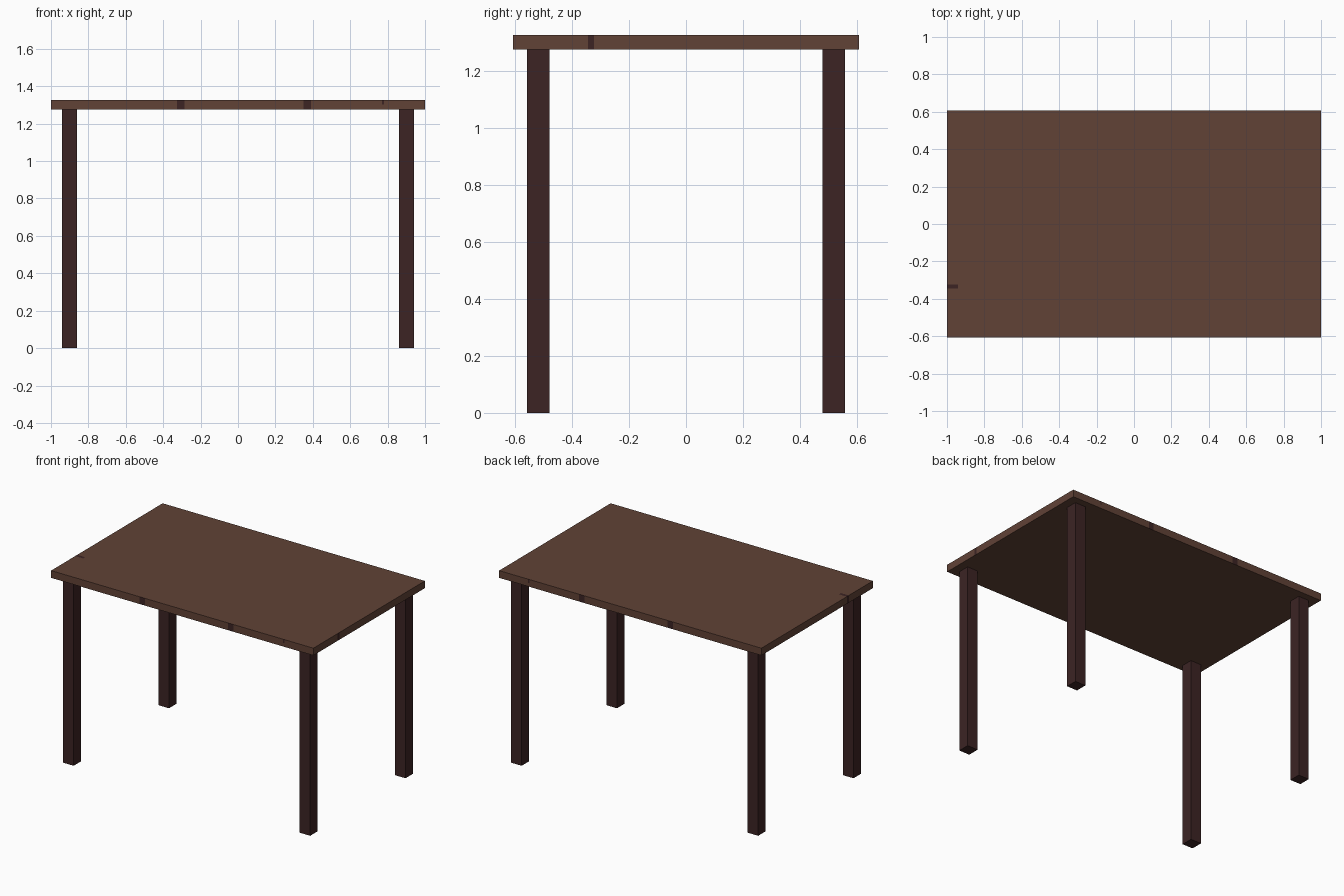
import bpy, bmesh
from mathutils import Vector

if "Cube" in bpy.data.objects:
    bpy.data.objects.remove(bpy.data.objects["Cube"])

HX, HY = 1.0, 0.607          # half size of the top
Z0, Z1 = 1.277, 1.327        # underside and upper face of the top


def material(name, rgb):
    m = bpy.data.materials.new(name)
    m.diffuse_color = (*rgb, 1)
    m.use_nodes = True
    m.node_tree.nodes["Principled BSDF"].inputs["Base Color"].default_value = m.diffuse_color
    return m


wood = material("brown wood", (0.119, 0.0545, 0.0369))
dark = material("dark wood", (0.0452, 0.0176, 0.0176))


def box(name, lo, hi, mats, edit=None):
    bm = bmesh.new()
    bmesh.ops.create_cube(bm, size=1)
    lo, hi = Vector(lo), Vector(hi)
    for v in bm.verts:
        v.co = (lo + hi) / 2 + v.co * (hi - lo)
    if edit:
        edit(bm)
    me = bpy.data.meshes.new(name)
    bm.to_mesh(me)
    bm.free()
    for m in mats:
        me.materials.append(m)
    ob = bpy.data.objects.new(name, me)
    bpy.context.collection.objects.link(ob)
    return ob


# dark grain marks on the edges of the top
LONG_MARKS = [(-0.325, -0.285, Z0), (0.35, 0.39, Z0), (0.77, 0.78, 1.302)]
SHORT_MARK = (-0.345, -0.323)
CHIP_X = -0.94


def grain(bm):
    cuts = [((x, 0, 0), (1, 0, 0)) for a, b, _ in LONG_MARKS for x in (a, b)]
    cuts += [((CHIP_X, 0, 0), (1, 0, 0)), ((0, 0, 1.302), (0, 0, 1))]
    cuts += [((0, y, 0), (0, 1, 0)) for y in SHORT_MARK]
    for co, no in cuts:
        bmesh.ops.bisect_plane(bm, geom=bm.verts[:] + bm.edges[:] + bm.faces[:],
                               plane_co=co, plane_no=no)
    bm.normal_update()
    for f in bm.faces:
        c, n = f.calc_center_median(), f.normal
        on_short = SHORT_MARK[0] < c.y < SHORT_MARK[1]
        if abs(n.y) > 0.5:       # front and back edges
            hit = any(a < c.x < b and c.z > z for a, b, z in LONG_MARKS)
        elif abs(n.x) > 0.5:     # left and right edges
            hit = on_short
        else:                    # small mark on the upper face
            hit = n.z > 0 and on_short and c.x < CHIP_X
        f.material_index = int(hit)


box("table_top", (-HX, -HY, Z0), (HX, HY, Z1), [wood, dark], grain)

# four square legs
for sx, side in ((-1, "left"), (1, "right")):
    for sy, end in ((-1, "front"), (1, "back")):
        x, y = sx * 0.902, sy * 0.519
        box(f"{end}_{side}_leg", (x - 0.04, y - 0.04, 0), (x + 0.04, y + 0.04, Z0), [dark])
